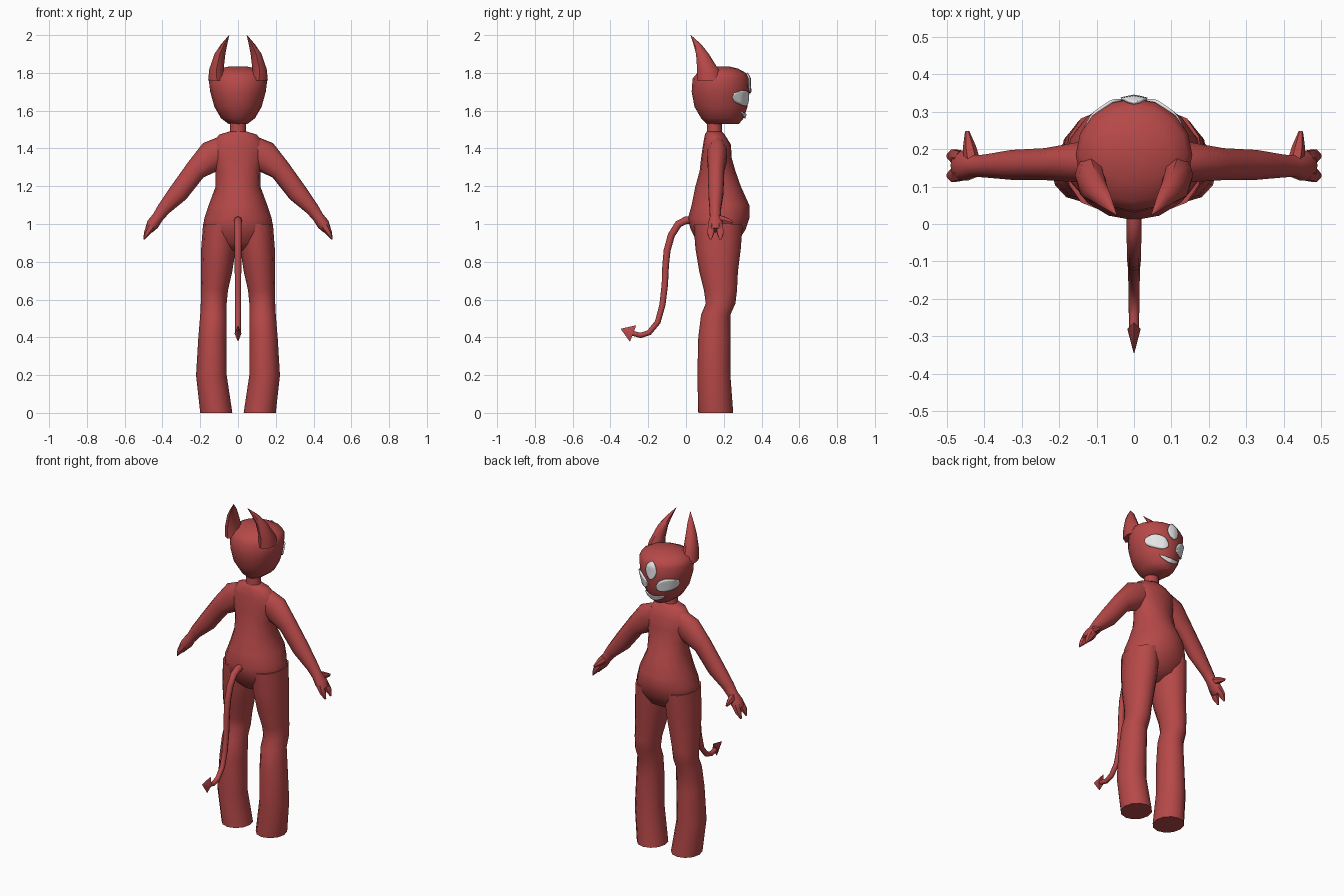
import bpy, bmesh, math
from mathutils import Vector
from mathutils.bvhtree import BVHTree

cube = bpy.data.objects.get("Cube")
if cube:
    bpy.data.objects.remove(cube, do_unlink=True)


def material(name, rgb):
    m = bpy.data.materials.new(name)
    m.use_nodes = True
    colour = (*rgb, 1)
    m.diffuse_color = colour
    bsdf = m.node_tree.nodes["Principled BSDF"]
    bsdf.inputs["Base Color"].default_value = colour
    bsdf.inputs["Roughness"].default_value = 0.7
    return m


red = material("red_skin", (0.47, 0.065, 0.065))
white = material("white", (0.8, 0.8, 0.8))
X, Y, Z = Vector((1, 0, 0)), Vector((0, 1, 0)), Vector((0, 0, 1))


def finish(name, bm, mat, mirror):
    bmesh.ops.recalc_face_normals(bm, faces=bm.faces)
    mesh = bpy.data.meshes.new(name)
    bm.to_mesh(mesh)
    bm.free()
    mesh.materials.append(mat)
    ob = bpy.data.objects.new(name, mesh)
    bpy.context.collection.objects.link(ob)
    bpy.ops.object.select_all(action="DESELECT")
    ob.select_set(True)
    bpy.context.view_layer.objects.active = ob
    bpy.ops.object.shade_smooth_by_angle(angle=math.radians(50))
    if mirror:
        ob.modifiers.new("mirror", "MIRROR")
    return ob


def loft(name, rings, ref=Y, level=False, sides=12, mirror=False):
    """Skin elliptical rings (x, y, z, radius across, radius along ref)."""
    bm = bmesh.new()
    centres = [Vector(r[:3]) for r in rings]
    loops = []
    for i, (*_, ra, rb) in enumerate(rings):
        t = Z if level else centres[min(i + 1, len(rings) - 1)] - centres[max(i - 1, 0)]
        u = ref.cross(t).normalized()
        v = t.cross(u).normalized()
        angles = [math.tau * k / sides for k in range(sides)]
        loops.append([bm.verts.new(centres[i] + u * ra * math.cos(a) + v * rb * math.sin(a))
                      for a in angles])
    for a, b in zip(loops, loops[1:]):
        for k in range(sides):
            n = (k + 1) % sides
            bm.faces.new((a[k], a[n], b[n], b[k]))
    bm.faces.new(loops[0])
    bm.faces.new(loops[-1])
    return finish(name, bm, red, mirror)


def stack(name, rows, mirror=False, sides=12):
    """Level rings given as (z, x from, x to, y from, y to)."""
    rings = [((a + b) / 2, (c + d) / 2, z, (b - a) / 2, (d - c) / 2) for z, a, b, c, d in rows]
    return loft(name, rings, level=True, mirror=mirror, sides=sides)


# Head and neck
head = stack("head", [(z, -w, w, a, b) for z, w, a, b in (
    (1.53, .05, .11, .28), (1.56, .09, .08, .305), (1.62, .125, .045, .325),
    (1.70, .147, .03, .337), (1.77, .156, .035, .335), (1.80, .142, .06, .317),
    (1.823, .10, .11, .275), (1.835, .04, .16, .225))], sides=16)
stack("neck", [(1.44, -.05, .05, .1, .2), (1.49, -.042, .042, .11, .19),
               (1.56, -.042, .042, .11, .19)])

# Torso
stack("torso", [(z, -w, w, a, b) for z, w, a, b in (
    (1.49, .045, .11, .19), (1.473, .10, .10, .205), (1.42, .14, .09, .238),
    (1.35, .135, .08, .242), (1.28, .12, .072, .262), (1.20, .118, .05, .29),
    (1.10, .155, .03, .335), (1.03, .178, .01, .335), (.97, .188, .025, .315),
    (.90, .15, .06, .27), (.86, .05, .10, .20))], sides=16)

# Legs
stack("legs", [
    (0, .03, .20, .065, .25), (.2, .06, .222, .06, .235), (.4, .06, .21, .065, .235),
    (.52, .06, .20, .08, .235), (.58, .06, .197, .105, .262), (.65, .053, .197, .095, .27),
    (.75, .03, .197, .07, .275), (.87, .012, .195, .05, .29), (1.0, .01, .185, .04, .30)],
    mirror=True)

# Arms, fingers and thumbs
loft("arms", [
    (.07, .165, 1.40, .07, .05), (.135, .165, 1.36, .085, .056), (.225, .16, 1.285, .057, .045),
    (.315, .158, 1.165, .053, .042), (.393, .155, 1.08, .036, .032),
    (.425, .155, 1.035, .03, .03), (.452, .156, .998, .033, .042),
    (.472, .156, .967, .022, .038)], mirror=True, sides=10)
for name, y in (("rear_fingers", .13), ("forward_fingers", .182)):
    loft(name, [(.458, .156 + (y - .156) * .8, .99, .026, .02), (.482, y, .952, .017, .02),
                (.499, y, .918, .003, .006)], mirror=True, sides=6)
loft("thumbs", [(.432, .165, 1.028, .022, .025), (.44, .205, 1.02, .018, .02),
                (.446, .247, 1.008, .006, .008)], ref=Z, mirror=True, sides=6)

# Horns
loft("horns", [(.112, .13, 1.76, .046, .072), (.114, .115, 1.82, .038, .056),
               (.096, .087, 1.90, .029, .034), (.074, .061, 1.95, .017, .021),
               (.047, .025, 2.0, .001, .001)], level=True, mirror=True, sides=8)

# Tail with arrow tip
path = [(.04, 1.02), (.0, 1.02), (-.04, 1.0), (-.078, .94), (-.1, .86), (-.108, .78),
        (-.112, .68), (-.125, .57), (-.15, .48), (-.195, .425), (-.24, .41), (-.285, .422)]
loft("tail", [(0, y, z, .021 - .0007 * i, .021 - .0007 * i) for i, (y, z) in enumerate(path)],
     ref=X, sides=8)
loft("tail_tip", [(0, -.28, .42, .047, .018), (0, -.345, .445, .001, .001)], ref=X, sides=4)

# Eyes and mouth: thin plates that follow the head
bm = bmesh.new()
bm.from_mesh(head.data)
surface = BVHTree.FromBMesh(bm)
bm.free()


def plate(name, x, z, width, height, tilt=0, bow=0, power=.6, mirror=False):
    bm = bmesh.new()
    cols, rows = 12, 6
    grid = []
    for i in range(cols + 1):
        s = 2 * i / cols - 1
        column = []
        for j in range(rows + 1):
            v = 2 * j / rows - 1
            a = s * width
            b = v * height * (1 - s * s) ** power + bow * s * s
            px = x + a * math.cos(tilt) - b * math.sin(tilt)
            pz = z + a * math.sin(tilt) + b * math.cos(tilt)
            hit, normal, *_ = surface.ray_cast(Vector((px, 1, pz)), -Y)
            column.append(bm.verts.new(hit + normal * .005))
        grid.append(column)
    for a, b in zip(grid, grid[1:]):
        for j in range(rows):
            bm.faces.new((a[j], a[j + 1], b[j + 1], b[j]))
    bmesh.ops.remove_doubles(bm, verts=bm.verts, dist=.0005)
    ob = finish(name, bm, white, mirror)
    solid = ob.modifiers.new("thickness", "SOLIDIFY")
    solid.thickness = .008
    solid.offset = 0


plate("side_eyes", .078, 1.667, .056, .036, tilt=.5, mirror=True)
plate("forehead_eye", 0, 1.745, .052, .034, tilt=math.pi / 2, power=.8)
plate("mouth", 0, 1.573, .062, .012, bow=.022, power=.7)
